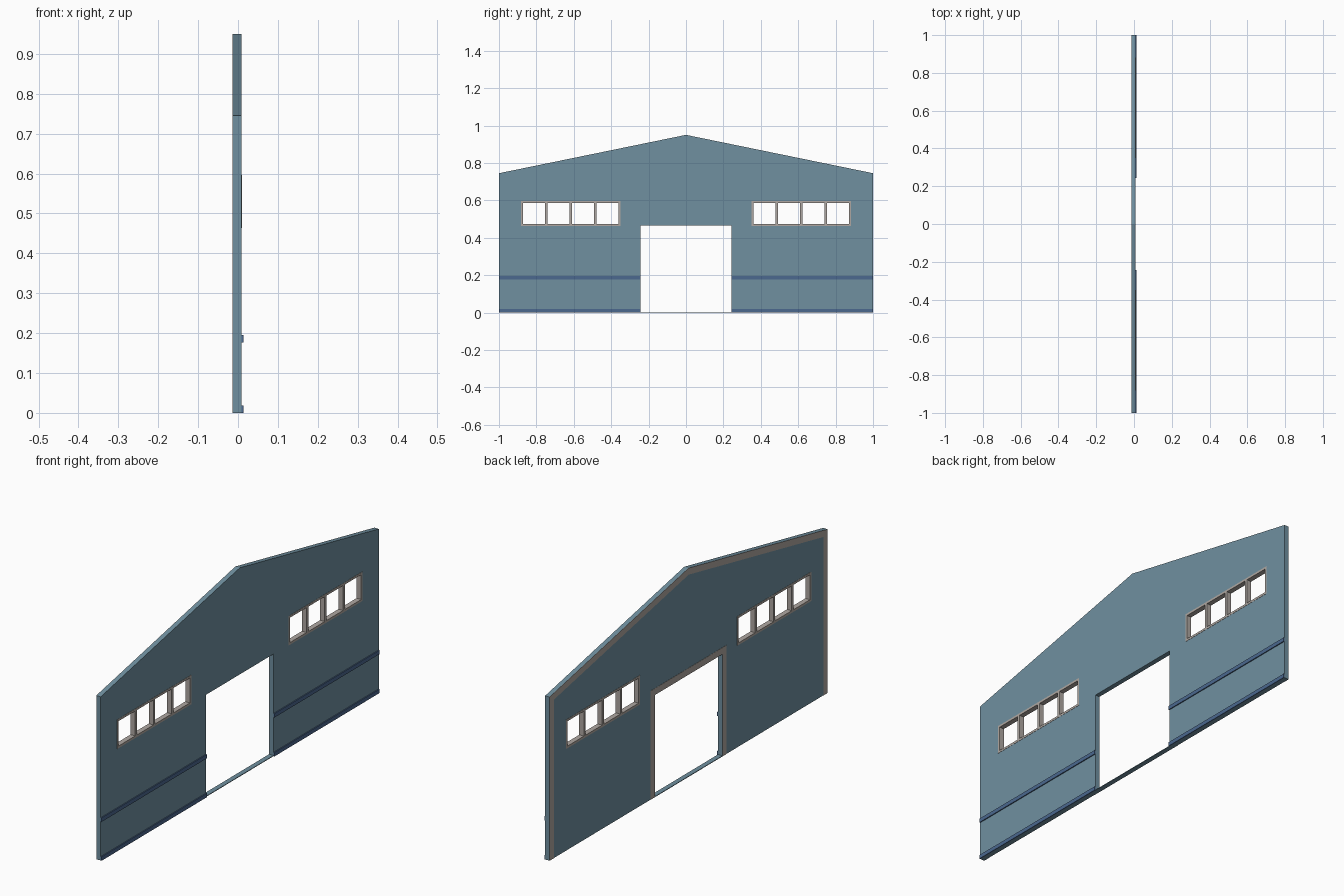
import bpy, bmesh
from mathutils import Matrix

if "Cube" in bpy.data.objects:
    bpy.data.objects.remove(bpy.data.objects["Cube"])


def material(name, rgb):
    m = bpy.data.materials.new(name)
    m.diffuse_color = (*rgb, 1)
    m.use_nodes = True
    m.node_tree.nodes["Principled BSDF"].inputs["Base Color"].default_value = m.diffuse_color
    return m


BLUE = material("wall blue", (0.162, 0.279, 0.352))
NAVY = material("band navy", (0.070, 0.138, 0.275))
GREY = material("trim grey", (0.43, 0.39, 0.36))

# local (x, y, z) -> world (y, z, x)
TO_YZ = Matrix(((0, 0, 1, 0), (1, 0, 0, 0), (0, 1, 0, 0), (0, 0, 0, 1)))


def plate(name, loops, x0, x1, mat):
    """Flat plate in the YZ plane; extra loops become holes."""
    cu = bpy.data.curves.new(name, 'CURVE')
    cu.dimensions, cu.fill_mode = '2D', 'BOTH'
    cu.extrude = (x1 - x0) / 2
    for pts in loops:
        sp = cu.splines.new('POLY')
        sp.points.add(len(pts) - 1)
        for p, (y, z) in zip(sp.points, pts):
            p.co = (y, z, 0, 1)
        sp.use_cyclic_u = True
    tmp = bpy.data.objects.new("tmp", cu)
    bpy.context.collection.objects.link(tmp)
    dg = bpy.context.evaluated_depsgraph_get()
    me = bpy.data.meshes.new_from_object(tmp.evaluated_get(dg))
    bpy.data.objects.remove(tmp)
    bm = bmesh.new()
    bm.from_mesh(me)
    bmesh.ops.remove_doubles(bm, verts=bm.verts, dist=1e-5)
    bm.transform(Matrix.Translation(((x0 + x1) / 2, 0, 0)) @ TO_YZ)
    bmesh.ops.recalc_face_normals(bm, faces=bm.faces)
    for f in bm.faces:
        f.smooth = False
        f.material_index = 0
    bm.to_mesh(me)
    bm.free()
    me.materials.clear()
    me.materials.append(mat)
    ob = bpy.data.objects.new(name, me)
    bpy.context.collection.objects.link(ob)
    return ob


def rect(y0, y1, z0, z1):
    return [(y0, z0), (y1, z0), (y1, z1), (y0, z1)]


def span(side, a, b):
    return sorted((side * a, side * b))


EAVE, APEX = 0.745, 0.95
DOOR, DOOR_TOP = 0.243, 0.465
BACK, FRONT = -0.0135, 0.009
SKIN = 0.001           # thickness of back trim
WIN = (0.35, 0.882)
WZ = (0.463, 0.596)
W = 0.03               # back trim width
SILL = 0.003

# gable wall with door opening and window holes
wall = [(-1, 0), (-1, EAVE), (0, APEX), (1, EAVE), (1, 0),
        (DOOR, 0), (DOOR, DOOR_TOP), (-DOOR, DOOR_TOP), (-DOOR, 0)]
holes = [rect(*span(s, *WIN), *WZ) for s in (-1, 1)]
plate("gable_wall", [wall] + holes, BACK + SKIN, FRONT, BLUE)

# thin threshold across the doorway
plate("door_threshold", [rect(-DOOR, DOOR, 0, SILL)], BACK, FRONT, BLUE)

# grey border on the back: outer edge and door surround
slope = APEX - EAVE
edge = [(-1, 0), (-1, EAVE), (0, APEX), (1, EAVE), (1, 0), (1 - W, 0),
        (1 - W, EAVE + slope * W - W), (0, APEX - W),
        (W - 1, EAVE + slope * W - W), (W - 1, 0)]
plate("back_edge_trim", [edge], BACK, BACK + SKIN, GREY)
D = DOOR + W
door = [(-D, 0), (-D, DOOR_TOP + W), (D, DOOR_TOP + W), (D, 0),
        (DOOR, 0), (DOOR, DOOR_TOP), (-DOOR, DOOR_TOP), (-DOOR, 0)]
plate("back_door_trim", [door], BACK, BACK + SKIN, GREY)

for side, tag in ((-1, "left"), (1, "right")):
    # horizontal bands on the outer face
    for part, z0, z1 in (("base_band", 0, 0.018), ("middle_band", 0.177, 0.195)):
        plate(f"{part}_{tag}", [rect(*span(side, DOOR, 1), z0, z1)],
              FRONT, 0.0135, NAVY)
    # four-pane window frame
    f, m = 0.010, 0.013
    pane = (WIN[1] - WIN[0] - 2 * f - 3 * m) / 4
    loops = [rect(*span(side, *WIN), *WZ)]
    for i in range(4):
        a = WIN[0] + f + i * (pane + m)
        loops.append(rect(*span(side, a, a + pane), WZ[0] + f, WZ[1] - f))
    plate(f"window_frame_{tag}", loops, BACK, FRONT + 0.001, GREY)
